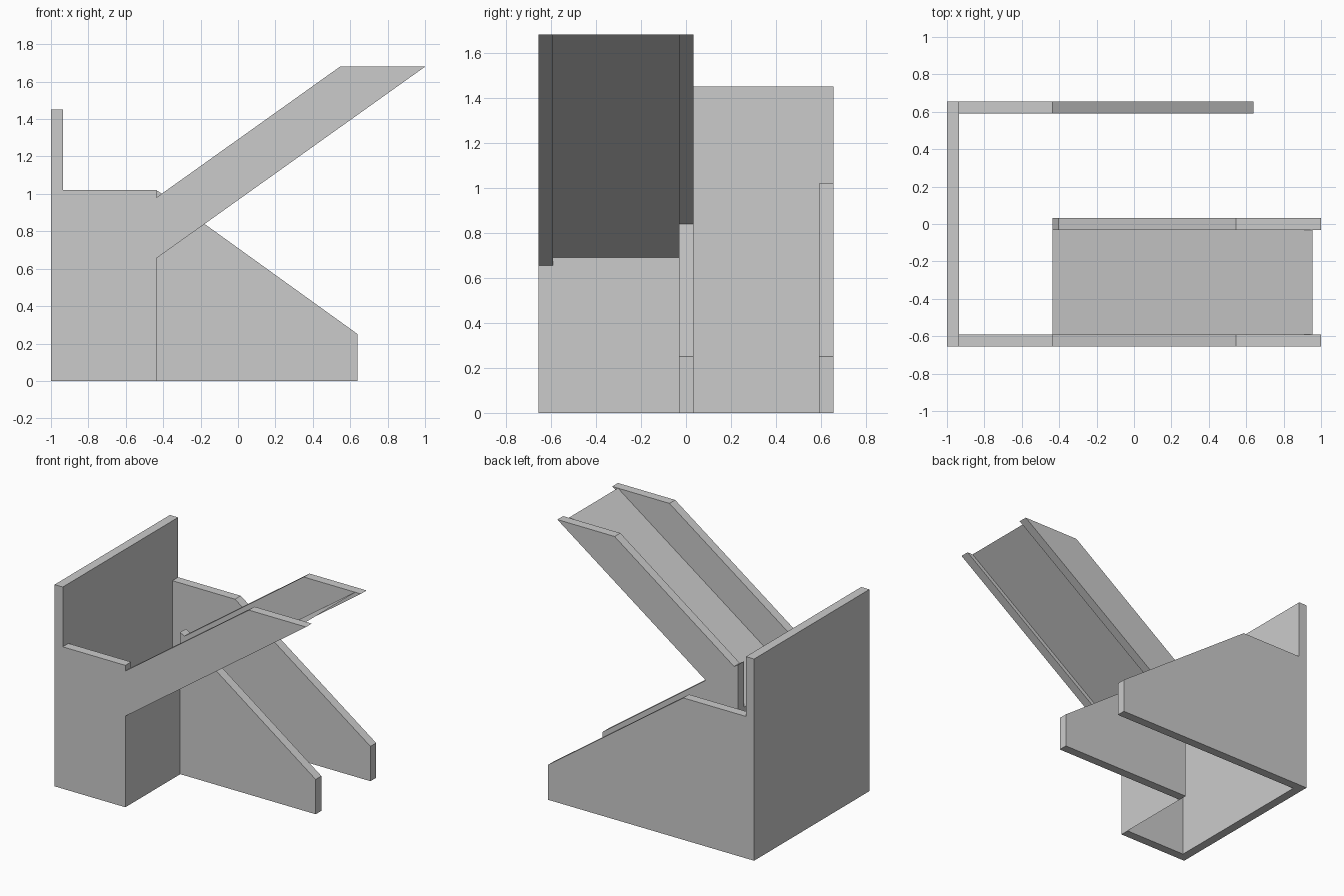
import bpy, bmesh

if "Cube" in bpy.data.objects:
    bpy.data.objects.remove(bpy.data.objects["Cube"])


def plate(name, profile, y0, y1):
    """Extrude an x/z outline from y0 to y1."""
    bm = bmesh.new()
    face = bm.faces.new([bm.verts.new((x, y0, z)) for x, z in profile])
    ext = bmesh.ops.extrude_face_region(bm, geom=[face])
    moved = [v for v in ext["geom"] if isinstance(v, bmesh.types.BMVert)]
    bmesh.ops.translate(bm, verts=moved, vec=(0, y1 - y0, 0))
    bmesh.ops.recalc_face_normals(bm, faces=bm.faces[:])
    return finish(name, bm)


def sheet(name, path, y0, y1):
    """Thin folded sheet following an x/z path between y0 and y1."""
    bm = bmesh.new()
    rows = [[bm.verts.new((x, y, z)) for y in (y0, y1)] for x, z in path]
    for a, b in zip(rows, rows[1:]):
        bm.faces.new((a[0], a[1], b[1], b[0]))
    return finish(name, bm)


def finish(name, bm):
    mesh = bpy.data.meshes.new(name)
    bm.to_mesh(mesh)
    bm.free()
    obj = bpy.data.objects.new(name, mesh)
    bpy.context.collection.objects.link(obj)
    return obj


Y = 0.655          # half width
T = 0.065          # board thickness
XL, XI, XM, XR = -1.0, -0.935, -0.437, 0.64

# tall end wall
plate("end_wall", [(XL, 0), (XI, 0), (XI, 1.45), (XL, 1.45)], -Y, Y)

# front board: upright part running into the raised chute side
plate("front_side", [(XI, 0), (XM, 0), (XM, 0.655), (1.0, 1.68), (0.545, 1.68),
                     (XM, 0.98), (XM, 1.02), (XI, 1.02)], -Y, -Y + T)

# middle board: sloping foot crossed by the other chute side
plate("middle_side", [(XM, 0), (XR, 0), (XR, 0.25), (-0.18, 0.84), (1.0, 1.68),
                      (0.545, 1.68), (-0.405, 1.0), (XM, 1.02)], -0.032, 0.033)

# back board: upright part sloping down to the foot
plate("back_side", [(XI, 0), (XR, 0), (XR, 0.25), (XM, 1.02), (XI, 1.02)], Y - T, Y)

# riser panel folded into the sloping chute floor
sheet("chute_floor", [(XM, 0), (XM, 0.69), (0.955, 1.68)], -Y + T, -0.032)
